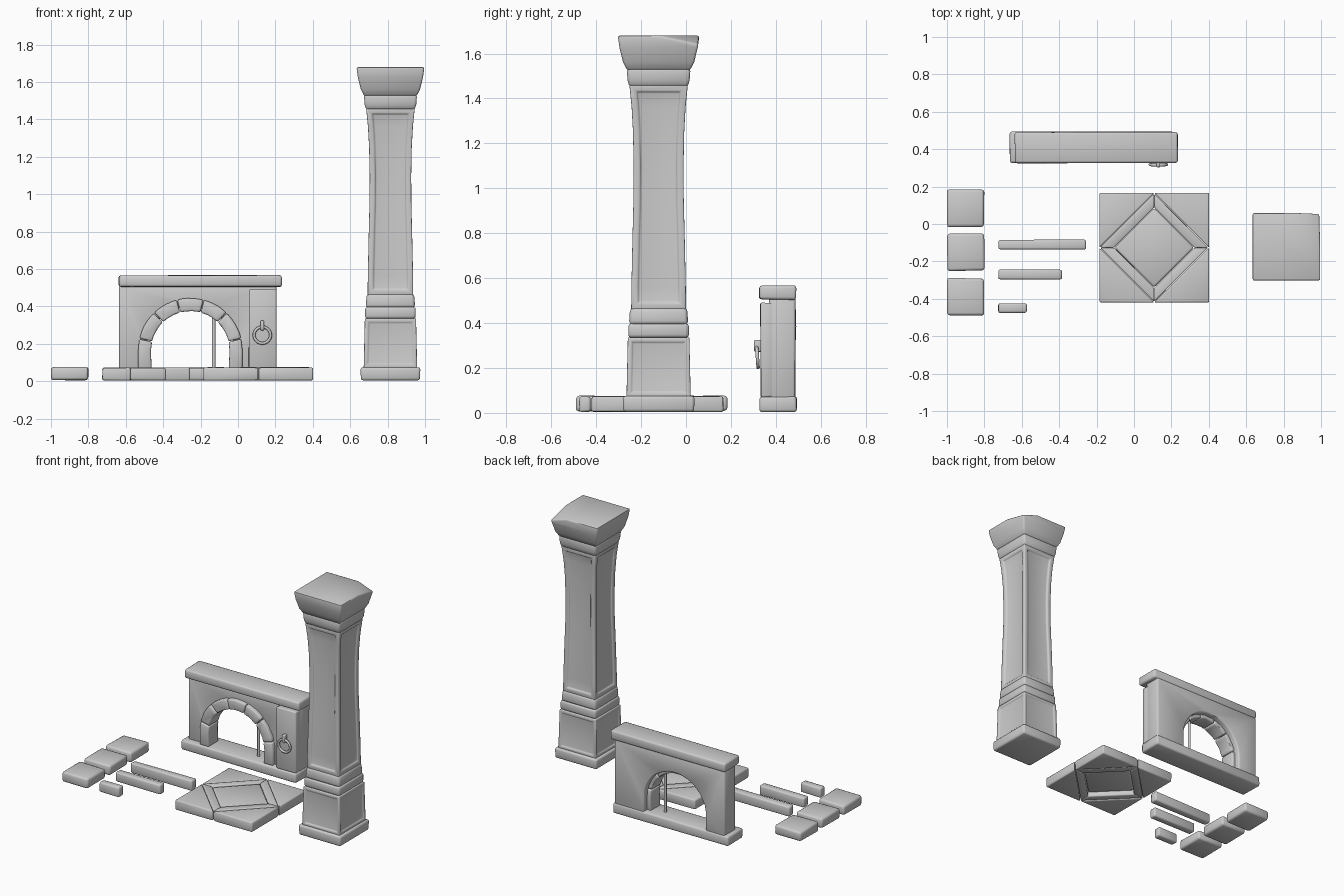
import bpy, bmesh, math, random
from mathutils import Vector, Matrix

if "Cube" in bpy.data.objects:
    bpy.data.objects.remove(bpy.data.objects["Cube"])

random.seed(4)


def finish(bm, name, bevel=0.0, min_angle=35):
    """Round the hard edges, then make a smooth shaded object."""
    bmesh.ops.recalc_face_normals(bm, faces=bm.faces)
    if bevel:
        hard = [e for e in bm.edges if len(e.link_faces) == 2
                and e.calc_face_angle(0) > math.radians(min_angle)]
        bmesh.ops.bevel(bm, geom=hard, offset=bevel, segments=2, profile=0.5,
                        affect='EDGES', clamp_overlap=True)
    me = bpy.data.meshes.new(name)
    bm.to_mesh(me)
    bm.free()
    ob = bpy.data.objects.new(name, me)
    bpy.context.collection.objects.link(ob)
    bpy.ops.object.select_all(action='DESELECT')
    ob.select_set(True)
    bpy.context.view_layer.objects.active = ob
    bpy.ops.object.shade_smooth_by_angle(angle=math.radians(50))
    return ob


def prism(name, pts, lo, hi, axis='Z', bevel=0.01, wear=0.002):
    """Extrude an outline along z (x,y points) or along y (x,z points)."""
    bm = bmesh.new()
    place = (lambda p, h: (p[0], p[1], h)) if axis == 'Z' else (lambda p, h: (p[0], h, p[1]))
    a = [bm.verts.new(place(p, lo)) for p in pts]
    b = [bm.verts.new(place(p, hi)) for p in pts]
    bm.faces.new(a)
    bm.faces.new(b[::-1])
    n = len(pts)
    for i in range(n):
        j = (i + 1) % n
        bm.faces.new((a[i], a[j], b[j], b[i]))
    for v in bm.verts:
        v.co += Vector([random.uniform(-wear, wear) for _ in range(3)])
    return finish(bm, name, bevel)


def box(name, x0, x1, y0, y1, z0, z1, bevel=0.01, wear=0.002):
    return prism(name, [(x0, y0), (x1, y0), (x1, y1), (x0, y1)], z0, z1, 'Z', bevel, wear)


def square_loft(name, rings, bevel=0.01, panel=None, chip=None):
    """Stack square rings (half width, z) around the column axis, with optional sunk panels."""
    bm = bmesh.new()
    loops = [[bm.verts.new((PX + sx * h, PY + sy * h, z))
              for sx, sy in ((-1, -1), (1, -1), (1, 1), (-1, 1))] for h, z in rings]
    bm.faces.new(loops[0][::-1])
    bm.faces.new(loops[-1])
    for a, b in zip(loops, loops[1:]):
        for i in range(4):
            j = (i + 1) % 4
            bm.faces.new((a[i], a[j], b[j], b[i]))
    bm.normal_update()
    if panel:
        sides = [[f for f in bm.faces if f.normal.dot(Vector(d)) > 0.8]
                 for d in ((1, 0, 0), (-1, 0, 0), (0, 1, 0), (0, -1, 0))]
        for faces in sides:
            bmesh.ops.inset_region(bm, faces=faces, thickness=panel[0], use_even_offset=True)
            bmesh.ops.inset_region(bm, faces=faces, thickness=0.006, depth=-panel[1],
                                   use_even_offset=True)
    if chip:
        p, q, r = (Vector(c) for c in chip)
        no = (q - p).cross(r - p)
        no = no if no.z > 0 else -no
        cut = bmesh.ops.bisect_plane(bm, geom=bm.verts[:] + bm.edges[:] + bm.faces[:],
                                     plane_co=p, plane_no=no, clear_outer=True)
        rim = [e for e in bm.edges if e.is_boundary]
        bmesh.ops.holes_fill(bm, edges=rim, sides=0)
    return finish(bm, name, bevel, 25 if chip else 35)


# Column
PX, PY = 0.815, -0.122
square_loft("column_plinth", [(0.158, 0.005), (0.16, 0.075)], 0.012)
square_loft("column_pedestal", [(0.143, 0.07), (0.137, 0.336)], 0.008, panel=(0.018, 0.007))
square_loft("column_lower_ring", [(0.135, 0.335), (0.135, 0.398)], 0.013)
square_loft("column_middle_ring", [(0.132, 0.393), (0.127, 0.468)], 0.016)
square_loft("column_shaft", [(0.122, 0.46), (0.121, 0.56), (0.117, 0.75), (0.112, 0.95),
                             (0.111, 1.1), (0.114, 1.25), (0.12, 1.36), (0.13, 1.46)],
            0.007, panel=(0.028, 0.009))
square_loft("column_upper_ring", [(0.13, 1.452), (0.138, 1.48), (0.142, 1.533)], 0.012)
square_loft("column_capital", [(0.14, 1.525), (0.158, 1.56), (0.174, 1.625), (0.182, 1.68)], 0.01,
            chip=((0.87, 0.06, 1.68), (0.997, -0.12, 1.68), (0.997, 0.06, 1.64)))

# Arched wall body
CX, CZ = -0.255, 0.165
arc = [(CX + 0.235 * math.cos(math.pi * i / 20), CZ + 0.235 * math.sin(math.pi * i / 20))
       for i in range(21)]
prism("wall_body", [(-0.635, 0.06), (-0.635, 0.515), (0.205, 0.515), (0.205, 0.06),
                    (CX + 0.235, 0.06)] + arc + [(CX - 0.235, 0.06)],
      0.37, 0.487, 'Y', 0.01, 0.001)
box("wall_base_slab", -0.665, 0.212, 0.325, 0.493, 0.005, 0.073, 0.012)
box("wall_top_slab", -0.637, 0.235, 0.325, 0.49, 0.505, 0.567, 0.012)
box("wall_pilaster", 0.057, 0.207, 0.332, 0.385, 0.07, 0.49, 0.008)

# Arch stones: wedges around the curve plus two legs
R0, R1 = 0.21, 0.279
joints = [13, 46, 75, 105, 134, 167]
for k, (a0, a1) in enumerate(zip(joints, joints[1:])):
    angs = [math.radians(a0 + 0.4 + (a1 - a0 - 0.8) * i / 5) for i in range(6)]
    ring = [(CX + R1 * math.cos(t), CZ + R1 * math.sin(t)) for t in angs]
    ring += [(CX + R0 * math.cos(t), CZ + R0 * math.sin(t)) for t in reversed(angs)]
    prism(f"arch_stone_{k + 1}", ring, 0.342, 0.45, 'Y', 0.009, 0.001)
c, s = math.cos(math.radians(12.5)), math.sin(math.radians(12.5))
for side, word in ((-1, "left"), (1, "right")):
    prism(f"arch_leg_{word}", [(CX + side * R0 * 0.985, 0.068), (CX + side * R1, 0.068),
                               (CX + side * R1, CZ), (CX + side * R1 * c, CZ + R1 * s),
                               (CX + side * R0 * c, CZ + R0 * s), (CX + side * R0, CZ)],
          0.342, 0.45, 'Y', 0.009, 0.001)

# Iron bar in the opening
bm = bmesh.new()
bmesh.ops.create_cone(bm, cap_ends=True, segments=12, radius1=0.009, radius2=0.009, depth=0.28,
                      matrix=Matrix.Translation((-0.13, 0.41, 0.205)))
finish(bm, "iron_bar")

# Hanging ring and its holder
bpy.ops.mesh.primitive_torus_add(major_segments=28, minor_segments=10, major_radius=0.044,
                                 minor_radius=0.008, location=(0.13, 0.318, 0.247),
                                 rotation=(math.radians(94), 0, 0))
bpy.context.object.name = "hanging_ring"
bpy.ops.object.shade_smooth_by_angle(angle=math.radians(50))
box("ring_holder", 0.12, 0.14, 0.303, 0.34, 0.272, 0.325, 0.006, 0)

# Large patterned floor tile
TX, TY, H = 0.108, -0.127, 0.293
dirs = [(1, 0), (0, 1), (-1, 0), (0, -1)]
for k in range(4):
    (ax, ay), (bx, by) = dirs[k], dirs[(k + 1) % 4]
    at = lambda d, r: (TX + d[0] * r, TY + d[1] * r)
    prism(f"tile_corner_{k + 1}", [at((ax, ay), H), at((ax + bx, ay + by), H), at((bx, by), H)],
          0.005, 0.073, 'Z', 0.008, 0.001)
    prism(f"tile_frame_{k + 1}", [at((ax, ay), H - 0.004), at((bx, by), H - 0.004),
                                  at((bx, by), 0.215), at((ax, ay), 0.215)],
          0.008, 0.075, 'Z', 0.007, 0.0005)
prism("tile_centre", [(TX + dx * 0.213, TY + dy * 0.213) for dx, dy in dirs],
      0.035, 0.072, 'Z', 0.012, 0.0005)

# Small square tiles
for k, y in enumerate((-0.39, -0.15, 0.085)):
    box(f"square_tile_{k + 1}", -1.0, -0.8, y - 0.1, y + 0.1, 0.007, 0.075, 0.014, 0.003)

# Narrow strips of different lengths
for k, (y, x1) in enumerate(((-0.11, -0.257), (-0.27, -0.386), (-0.45, -0.572))):
    box(f"edge_strip_{k + 1}", -0.725, x1, y - 0.026, y + 0.026, 0.005, 0.073, 0.01)
